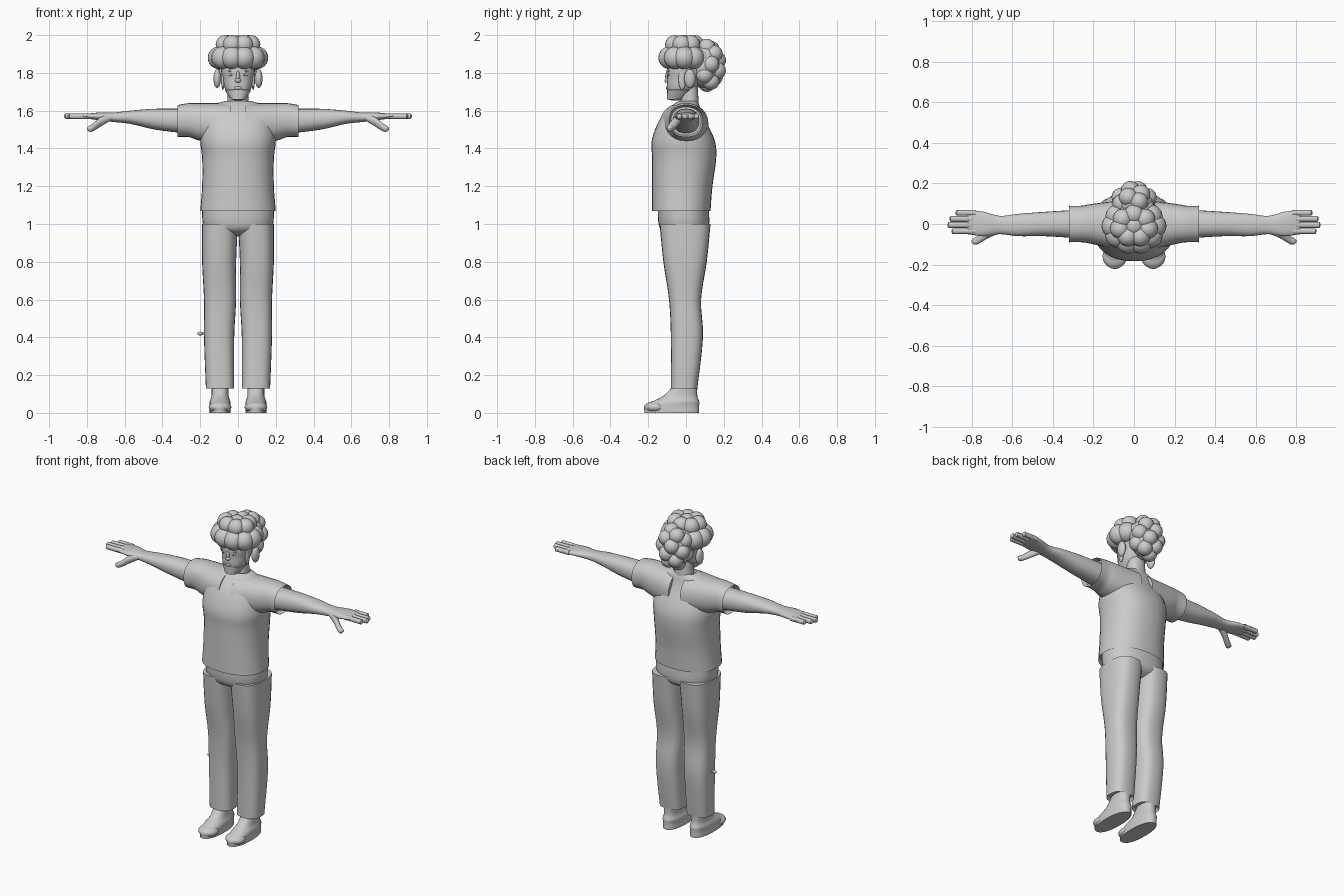
import bpy, bmesh, math
from mathutils import Vector

default = bpy.data.objects.get("Cube")
if default:
    bpy.data.objects.remove(default, do_unlink=True)

# One flat colour for the whole figure
grey = bpy.data.materials.new("plain_grey")
grey.use_nodes = True
colour = (.6, .6, .6, 1)
grey.diffuse_color = colour
grey.node_tree.nodes["Principled BSDF"].inputs["Base Color"].default_value = colour


def finish(name, bm, mirror):
    """Turn a bmesh into a smooth shaded object with an optional mirrored twin."""
    bmesh.ops.recalc_face_normals(bm, faces=bm.faces)
    mesh = bpy.data.meshes.new(name)
    bm.to_mesh(mesh)
    bm.free()
    mesh.materials.append(grey)
    obj = bpy.data.objects.new(name, mesh)
    bpy.context.scene.collection.objects.link(obj)
    bpy.ops.object.select_all(action='DESELECT')
    obj.select_set(True)
    bpy.context.view_layer.objects.active = obj
    bpy.ops.object.shade_smooth_by_angle(angle=math.radians(45))
    if mirror:
        modifier = obj.modifiers.new("Mirror", 'MIRROR')
        modifier.use_mirror_merge = False


def flow(rings, steps=4):
    """Add in-between rings along a smooth curve through the given ones."""
    points = [Vector(ring) for ring in rings]
    padded = [points[0]] + points + [points[-1]]
    result = []
    for before, start, end, after in zip(padded, padded[1:], padded[2:], padded[3:]):
        for step in range(steps):
            t = step / steps
            leave, arrive = (end - before) / 2, (after - start) / 2
            result.append(start + leave * t
                          + ((end - start) * 3 - leave * 2 - arrive) * t ** 2
                          + ((start - end) * 2 + leave + arrive) * t ** 3)
    return result + [points[-1]]


def inset(ring, amount, depth):
    """Shrink a ring and shift it along the loft, to turn in a hem or round an end."""
    shift = Vector((depth, amount, -amount, amount, -amount))
    return ring + shift


def loft(name, rings, axis='Z', sides=24, power=2.3, mirror=False, start=None, end=None):
    """Skin rings (position, a_min, a_max, y_min, y_max); a is x on axis Z, z on axis X."""
    rings = flow(rings)
    if start:
        rings.insert(0, inset(rings[0], *start))
    if end:
        rings.append(inset(rings[-1], *end))
    bm = bmesh.new()
    loops = []
    for pos, a_min, a_max, y_min, y_max in rings:
        loop = []
        for i in range(sides):
            t = math.tau * i / sides
            c, s = math.cos(t), math.sin(t)
            c = math.copysign(abs(c) ** (2 / power), c)
            s = math.copysign(abs(s) ** (2 / power), s)
            a = (a_min + a_max) / 2 + c * (a_max - a_min) / 2
            y = (y_min + y_max) / 2 + s * (y_max - y_min) / 2
            loop.append(bm.verts.new((a, y, pos) if axis == 'Z' else (pos, y, a)))
        loops.append(loop)
    for low, high in zip(loops, loops[1:]):
        for i in range(sides):
            j = (i + 1) % sides
            bm.faces.new((low[i], low[j], high[j], high[i]))
    bm.faces.new(loops[0])
    bm.faces.new(loops[-1])
    finish(name, bm, mirror)


def centred(*rings):
    """Expand (z, half_width, y_min, y_max) to rings symmetric about x = 0."""
    return [(z, -w, w, front, back) for z, w, front, back in rings]


def ball(name, centre, radii, mirror=False):
    bm = bmesh.new()
    bmesh.ops.create_uvsphere(bm, u_segments=20, v_segments=12, radius=1)
    for v in bm.verts:
        v.co = Vector([c + p * r for c, p, r in zip(centre, v.co, radii)])
    finish(name, bm, mirror)


# Shirt body with a turned-in hem and collar
loft("shirt_body", centred(
    (1.07, .2, -.18, .13), (1.2, .19, -.18, .14), (1.35, .19, -.18, .16),
    (1.45, .2, -.18, .15), (1.57, .18, -.13, .09), (1.63, .13, -.07, .07),
    (1.65, .07, -.04, .06)), sides=32, start=(.01, .02), end=(.01, -.02))

# Sleeves with open ends
loft("sleeve", [
    (.04, 1.4, 1.64, -.14, .12), (.2, 1.44, 1.64, -.1, .1),
    (.26, 1.46, 1.64, -.09, .09), (.32, 1.46, 1.63, -.09, .09)],
    axis='X', mirror=True, end=(.01, -.03))

# Arms running into flat palms
loft("arm", [
    (.28, 1.48, 1.61, -.07, .07), (.44, 1.5, 1.61, -.06, .06),
    (.57, 1.53, 1.6, -.06, .05), (.66, 1.54, 1.59, -.05, .04),
    (.74, 1.55, 1.59, -.06, .06), (.82, 1.56, 1.58, -.05, .07)],
    axis='X', mirror=True, end=(.005, .004))

# Fingers fanned across the palm, each with a rounded tip
radius = .014
for place, (finger, tip) in enumerate(
        (("index", .9), ("middle", .92), ("ring", .91), ("little", .88))):
    y, z = .03 * place - .035, 1.57
    tube = [z - radius, z + radius, y - radius, y + radius]
    loft(finger + "_finger", [[.78] + tube, [tip - radius / 2] + tube],
         axis='X', sides=12, mirror=True, end=(radius * .6, radius / 2))
loft("thumb", [
    (.67, 1.55, 1.58, -.05, -.01), (.72, 1.52, 1.57, -.07, -.03),
    (.77, 1.49, 1.53, -.1, -.06), (.79, 1.49, 1.52, -.1, -.07)],
    axis='X', sides=12, mirror=True, end=(.01, .01))

# Trousers with open cuffs
loft("trouser_hips", centred(
    (.94, .1, -.08, .07), (.98, .18, -.14, .12), (1.09, .19, -.15, .12)), sides=32)
loft("trouser_leg", [
    (.13, .02, .17, -.08, .06), (.4, .02, .18, -.08, .09), (.6, .01, .18, -.09, .08),
    (.8, .01, .19, -.12, .11), (1, 0, .19, -.14, .13)],
    power=2.7, mirror=True, start=(.01, .02))

# Shoes: flat sole, rounded upper and a toe cap
sole = (.04, .15, -.22, .07)
loft("shoe_sole", [(0, *sole), (.02, *sole)], mirror=True, end=(.004, .004))
loft("shoe_upper", [
    (.01, *sole), (.04, *sole), (.06, .04, .15, -.18, .07),
    (.09, .05, .14, -.12, .06), (.14, .05, .14, -.07, .06)], mirror=True)
ball("toe_cap", (.095, -.16, .03), (.06, .06, .032), mirror=True)

# Neck, head and a thin jaw beard
loft("neck", centred((1.6, .06, -.03, .07), (1.75, .05, -.03, .06)))
loft("head", centred(
    (1.67, .04, -.09, -.02), (1.72, .07, -.1, .05), (1.77, .08, -.1, .08),
    (1.83, .09, -.1, .1), (1.91, .06, -.07, .07)), start=(.015, -.01))
loft("jaw_beard", centred((1.66, .04, -.1, -.01), (1.71, .07, -.1, .04)),
     start=(.02, -.005), end=(.01, .005))
ball("sideburn", (.08, -.02, 1.77), (.01, .02, .06), mirror=True)
ball("ear", (.11, .02, 1.77), (.02, .03, .05), mirror=True)

# Facial features: name, x, z, half width, half height
for name, x, z, width, height in (
        ("nose_bridge", 0, 1.78, .01, .03), ("nose_tip", 0, 1.76, .016, .012),
        ("eye", .035, 1.79, .015, .008), ("pupil", .035, 1.79, .006, .007),
        ("eyebrow", .037, 1.81, .02, .005), ("mouth", 0, 1.72, .022, .008)):
    forward = {"nose_tip": .014, "nose_bridge": .01, "pupil": .009}.get(name, .006)
    ball(name, (x, -.1 + x / 4, z), (width, forward, height), mirror=x > 0)

# Curly hair: a fringe ring, a crown and a rounded mass at the back
ball("hair_core", (0, 0, 1.89), (.12, .11, .08))
for name, count, spread, z, size in (
        ("fringe_curl", 10, .1, 1.88, .06), ("crown_curl", 7, .07, 1.95, .05)):
    for i in range(count):
        t = math.tau * (i + .5) / count
        ball(name, (spread * math.sin(t), -.01 - spread * .8 * math.cos(t), z), [size] * 3)
ball("crown_top", (0, -.01, 1.95), [.05] * 3)
ball("back_core", (0, .1, 1.84), (.1, .08, .12))
curls = 18
for i in range(curls):
    h = 1 - 2 * (i + .5) / curls
    t = i * math.pi * (3 - math.sqrt(5))
    w = math.sqrt(1 - h * h)
    ball("back_curl", (.07 * w * math.cos(t), .11 + .06 * w * math.sin(t), 1.84 + .1 * h),
         [.046] * 3)

# Small tag beside the right leg
ball("leg_tag", (-.2, 0, .42), (.015, .01, .01))
ball("leg_tag_stem", (-.18, 0, .42), (.015, .005, .005))
